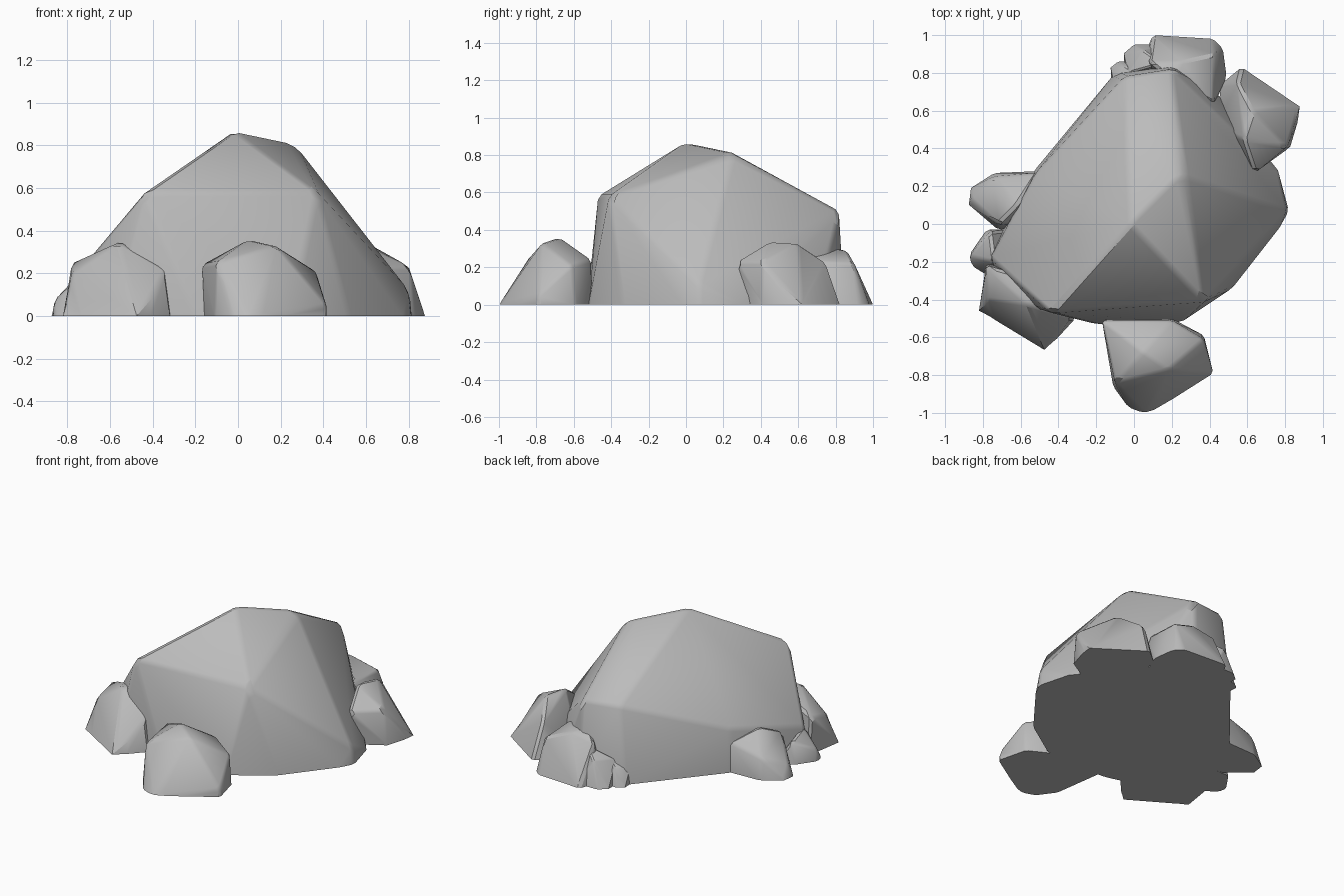
import bpy
import bmesh
import math

default_cube = bpy.data.objects.get("Cube")
if default_cube:
    bpy.data.objects.remove(default_cube, do_unlink=True)

# One plain stone colour
stone = bpy.data.materials.new("grey_stone")
stone.use_nodes = True
colour = (0.5, 0.5, 0.5, 1)
stone.diffuse_color = colour
shader = next(n for n in stone.node_tree.nodes if n.type == "BSDF_PRINCIPLED")
shader.inputs["Base Color"].default_value = colour
shader.inputs["Roughness"].default_value = 0.9


def make_rock(name, footprint, crown, chamfer=0.015):
    """Chiselled boulder: convex shell over a ground outline and crown corners."""
    bm = bmesh.new()
    for x, y in footprint:
        bm.verts.new((x, y, 0))
    for corner in crown:
        bm.verts.new(corner)

    hull = bmesh.ops.convex_hull(bm, input=bm.verts)
    leftovers = {v for v in hull["geom_interior"] + hull["geom_unused"]
                 if isinstance(v, bmesh.types.BMVert) and not v.link_faces}
    bmesh.ops.delete(bm, geom=list(leftovers), context="VERTS")
    bmesh.ops.dissolve_limit(bm, angle_limit=math.radians(2),
                             verts=bm.verts, edges=bm.edges)

    # Soften the ridges but keep the ground outline crisp
    ridges = [e for e in bm.edges
              if max(v.co.z for v in e.verts) > 0.01
              and e.calc_face_angle(0) > math.radians(12)]
    bmesh.ops.bevel(bm, geom=ridges, offset=chamfer, segments=1,
                    profile=0.5, affect="EDGES", clamp_overlap=True)
    for v in bm.verts:
        v.co.z = max(v.co.z, 0)
    bmesh.ops.recalc_face_normals(bm, faces=bm.faces)

    mesh = bpy.data.meshes.new(name)
    bm.to_mesh(mesh)
    bm.free()
    mesh.materials.append(stone)
    rock = bpy.data.objects.new(name, mesh)
    bpy.context.collection.objects.link(rock)

    bpy.ops.object.select_all(action="DESELECT")
    rock.select_set(True)
    bpy.context.view_layer.objects.active = rock
    bpy.ops.object.shade_smooth_by_angle(angle=math.radians(30))
    return rock


# Large central boulder
make_rock(
    "main_boulder",
    footprint=[
        (-0.2, -0.53), (0.25, -0.52), (0.52, -0.34), (0.77, -0.02),
        (0.82, 0.07), (0.76, 0.28), (0.45, 0.68), (0.22, 0.85),
        (-0.1, 0.8), (-0.53, 0.28), (-0.78, -0.2), (-0.6, -0.42),
    ],
    crown=[
        (-0.02, 0, 0.87),         # summit
        (0.22, 0.24, 0.82),       # end of the summit ridge
        (0.28, 0.25, 0.79),
        (-0.44, -0.47, 0.58),     # front shoulders
        (0.37, -0.41, 0.58),
        (-0.05, 0.78, 0.51),      # back shoulders
        (0.2, 0.82, 0.5),
        (-0.52, 0.27, 0.29),      # crease on the right flank
        (-0.76, -0.18, 0.2),
        (0.81, 0.07, 0.11),       # low corner on the left flank
    ],
    chamfer=0.02,
)

# Loose stone in front
make_rock(
    "front_stone",
    footprint=[
        (-0.16, -0.51), (0.2, -0.5), (0.37, -0.59), (0.42, -0.79),
        (0.12, -0.98), (0.05, -1), (-0.03, -0.97), (-0.11, -0.86),
    ],
    crown=[
        (0.05, -0.68, 0.36),      # top ridge
        (0.18, -0.77, 0.33),
        (-0.17, -0.51, 0.24),     # shoulders
        (-0.1, -0.84, 0.25),
        (0.2, -0.51, 0.24),
        (0.37, -0.61, 0.21),
        (0.42, -0.79, 0.05),
    ],
)

# Stone leaning on the front right corner
make_rock(
    "front_right_stone",
    footprint=[
        (-0.82, -0.44), (-0.75, -0.5), (-0.47, -0.65), (-0.42, -0.62),
        (-0.31, -0.5), (-0.4, -0.3), (-0.78, -0.2),
    ],
    crown=[
        (-0.56, -0.43, 0.35),     # top
        (-0.78, -0.22, 0.25),     # shoulders
        (-0.78, -0.4, 0.2),
        (-0.34, -0.5, 0.22),
        (-0.5, -0.3, 0.32),
    ],
)

# Stone against the right flank
make_rock(
    "right_stone",
    footprint=[
        (-0.87, 0.1), (-0.86, 0.19), (-0.74, 0.27), (-0.5, 0.28),
        (-0.4, 0), (-0.72, -0.03),
    ],
    crown=[
        (-0.62, 0.1, 0.27),       # top
        (-0.72, 0, 0.23),
        (-0.51, 0.27, 0.2),       # shoulders
        (-0.74, 0.25, 0.14),
        (-0.86, 0.13, 0.08),
    ],
)

# Pebble between the two right-hand stones
make_rock(
    "right_pebble",
    footprint=[
        (-0.87, -0.16), (-0.86, -0.22), (-0.78, -0.27),
        (-0.6, -0.2), (-0.66, -0.03), (-0.78, -0.03),
    ],
    crown=[
        (-0.87, -0.17, 0.07),
        (-0.76, -0.04, 0.15),
        (-0.74, -0.2, 0.19),
    ],
)

# Stone at the back
make_rock(
    "back_stone",
    footprint=[
        (0.07, 0.93), (0.1, 1), (0.42, 0.98), (0.47, 0.93),
        (0.49, 0.78), (0.42, 0.62), (0.1, 0.75),
    ],
    crown=[
        (0.25, 0.86, 0.29),       # top
        (0.2, 0.76, 0.31),
        (0.08, 0.86, 0.26),       # shoulders
        (0.43, 0.9, 0.22),
        (0.42, 0.64, 0.24),
    ],
)

# Stone on the back left corner
make_rock(
    "back_left_stone",
    footprint=[
        (0.57, 0.83), (0.46, 0.74), (0.45, 0.5), (0.64, 0.3),
        (0.82, 0.4), (0.87, 0.55), (0.87, 0.62),
    ],
    crown=[
        (0.63, 0.6, 0.33),        # top ridge
        (0.58, 0.45, 0.34),
        (0.64, 0.27, 0.23),       # shoulders
        (0.81, 0.41, 0.23),
        (0.55, 0.75, 0.23),
    ],
)

# Two thin chips beside the back stone, each smaller than the last
for name, x, y, size in (("back_chip_large", 0.05, 0.85, 0.1),
                         ("back_chip_small", -0.05, 0.79, 0.07)):
    make_rock(
        name,
        footprint=[(x - size, y - size), (x - size, y + size / 2),
                   (x - size / 2, y + size), (x + size, y + size),
                   (x + size, y - size)],
        crown=[(x - size * 0.8, y - size / 2, size * 1.6),
               (x, y + size * 0.7, size * 1.7),
               (x + size, y, size * 2.3)],
        chamfer=0.008,
    )
